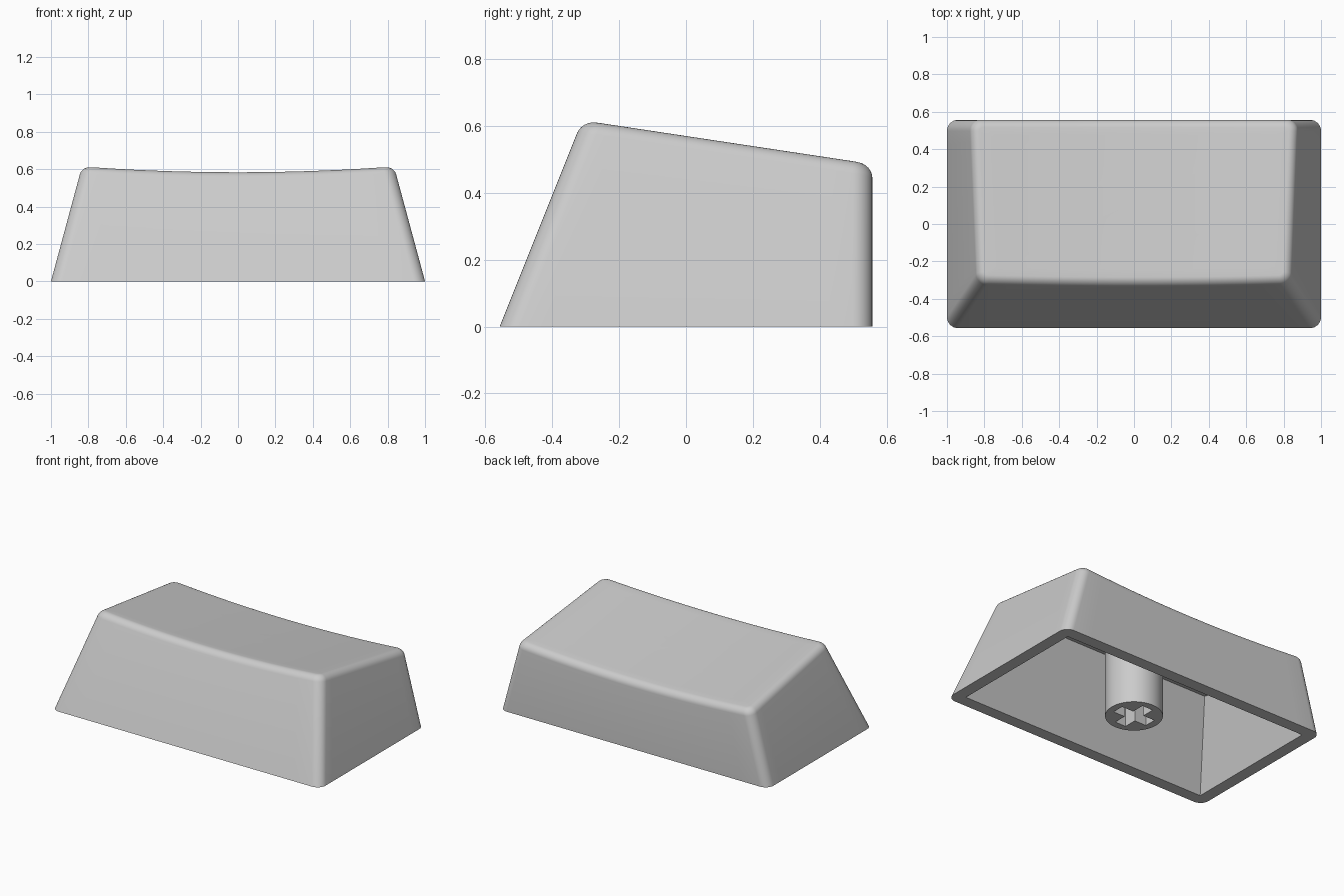
import bpy
import bmesh
from math import sin, cos, pi

if "Cube" in bpy.data.objects:
    bpy.data.objects.remove(bpy.data.objects["Cube"], do_unlink=True)

grey = bpy.data.materials.new("light grey plastic")
grey.use_nodes = True
COLOUR = (0.6, 0.6, 0.6, 1)
grey.diffuse_color = COLOUR
grey.node_tree.nodes["Principled BSDF"].inputs["Base Color"].default_value = COLOUR

CORNER, FILLET, WALL, SLOPE = 0.06, 0.04, 0.08, 0.154


def limits(z, inset):
    """Half width, front and back of the tapered body at a height."""
    return 1 - 0.27 * z - inset, -0.557 + 0.4 * z + inset, 0.557 - inset


def outline(z, inset, arc=8, straight=14):
    """Rounded rectangle, counter-clockwise, with divided straight sides."""
    w, y0, y1 = limits(z, inset)
    r = CORNER - inset
    corners = [(w - r, y1 - r), (r - w, y1 - r), (r - w, y0 + r), (w - r, y0 + r)]
    arcs = []
    for k, (cx, cy) in enumerate(corners):
        angles = [(k + j / arc) * pi / 2 for j in range(arc + 1)]
        arcs.append([(cx + r * cos(a), cy + r * sin(a)) for a in angles])
    points = []
    for k, run in enumerate(arcs):
        (ax, ay), (bx, by) = run[-1], arcs[(k + 1) % 4][0]
        points += run
        for j in range(1, straight):
            t = j / straight
            points.append((ax + (bx - ax) * t, ay + (by - ay) * t))
    return points


def top_height(x, y):
    """Tilted top surface, dished across the width."""
    return 0.572 - SLOPE * y - 0.033 * (1 - (x / 0.84) ** 2)


def rim_ring(inset, drop):
    """Outline carried up the sloping walls to just below the top surface."""
    ring = []
    for (ax, ay), (bx, by) in zip(outline(0, inset), outline(1, inset)):
        z = 0.5
        for _ in range(12):
            x, y = ax + (bx - ax) * z, ay + (by - ay) * z
            z = top_height(x, y) - drop
        ring.append((x, y, z))
    return ring


def add_ring(bm, points):
    return [bm.verts.new(p) for p in points]


def bridge(bm, a, b):
    n = len(a)
    for i in range(n):
        j = (i + 1) % n
        bm.faces.new((a[i], a[j], b[j], b[i]))


def loop_edges(bm, ring):
    edges = []
    for i, v in enumerate(ring):
        pair = (v, ring[(i + 1) % len(ring)])
        edges.append(bm.edges.get(pair) or bm.edges.new(pair))
    return edges


def fill_between(bm, outer, inner):
    bmesh.ops.triangle_fill(bm, use_beauty=True,
                            edges=loop_edges(bm, outer) + loop_edges(bm, inner))


def finish(bm, name):
    bmesh.ops.recalc_face_normals(bm, faces=bm.faces)
    mesh = bpy.data.meshes.new(name)
    bm.to_mesh(mesh)
    bm.free()
    mesh.materials.append(grey)
    obj = bpy.data.objects.new(name, mesh)
    bpy.context.collection.objects.link(obj)
    bpy.ops.object.select_all(action="DESELECT")
    obj.select_set(True)
    bpy.context.view_layer.objects.active = obj
    bpy.ops.object.shade_smooth_by_angle(angle=pi / 6)
    return obj


# Key shell: outer walls and rounded upper edge
bm = bmesh.new()
base = add_ring(bm, [(x, y, 0) for x, y in outline(0, 0)])
previous = base
STEPS = 6
for s in range(STEPS + 1):
    t = s / STEPS * pi / 2
    points = rim_ring(FILLET * (1 - cos(t)), FILLET * (1 - sin(t)))
    ring = add_ring(bm, points)
    bridge(bm, previous, ring)
    previous = ring

# Dished top, in rings shrinking to the middle
MID_Y = 0.12
for k in range(9, 0, -1):
    f = k / 10
    flat = [(x * f, MID_Y + (y - MID_Y) * f) for x, y, _ in points]
    ring = add_ring(bm, [(x, y, top_height(x, y)) for x, y in flat])
    bridge(bm, previous, ring)
    previous = ring
centre = bm.verts.new((0, MID_Y, top_height(0, MID_Y)))
for i, v in enumerate(previous):
    bm.faces.new((v, previous[(i + 1) % len(previous)], centre))


# Cavity with a sloping ceiling and square corners
def ceiling(y):
    return 0.5 - SLOPE * y


def cavity_corner(sx, front, z):
    w, y0, y1 = limits(z, WALL)
    return (sx * w, y0 if front else y1, z)


CORNERS = [(1, False), (-1, False), (-1, True), (1, True)]
mouth = add_ring(bm, [cavity_corner(sx, front, 0) for sx, front in CORNERS])
roof_points = []
for sx, front in CORNERS:
    z = 0.5
    for _ in range(12):
        z = ceiling(cavity_corner(sx, front, z)[1])
    roof_points.append(cavity_corner(sx, front, z))
roof = add_ring(bm, roof_points)
bridge(bm, mouth, roof)
bm.faces.new(roof)
fill_between(bm, base, mouth)
finish(bm, "key_shell")

# Stem: round post with a cross-shaped socket
RADIUS, ARM, HALF, DEPTH, SIDES = 0.174, 0.127, 0.04, 0.25, 64
bm = bmesh.new()
circle = [(RADIUS * cos(2 * pi * i / SIDES), RADIUS * sin(2 * pi * i / SIDES))
          for i in range(SIDES)]
foot = add_ring(bm, [(x, y, 0) for x, y in circle])
head = add_ring(bm, [(x, y, ceiling(y) + 0.012) for x, y in circle])
bridge(bm, foot, head)
bm.faces.new(head)
cross = []
for k in range(4):
    c, s = (1, 0, -1, 0)[k], (0, 1, 0, -1)[k]
    for x, y in [(ARM, -HALF), (ARM, HALF), (HALF, HALF)]:
        cross.append((c * x - s * y, s * x + c * y))
socket_mouth = add_ring(bm, [(x, y, 0) for x, y in cross])
socket_end = add_ring(bm, [(x, y, DEPTH) for x, y in cross])
bridge(bm, socket_mouth, socket_end)
bm.faces.new(socket_end)
fill_between(bm, foot, socket_mouth)
finish(bm, "stem")
